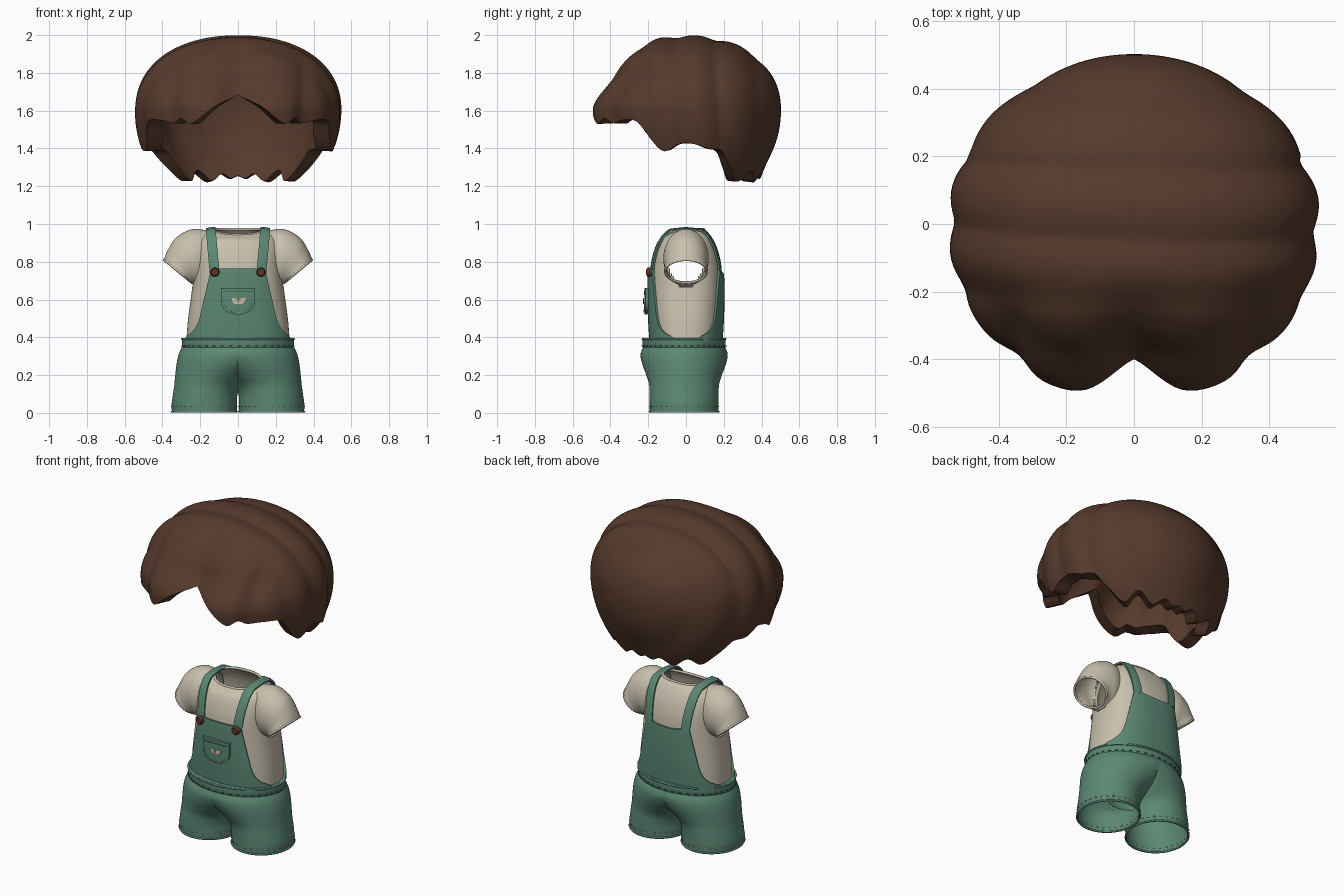
import bpy, bmesh
from math import sin, cos, pi, sqrt, degrees, exp
from mathutils import Vector

cube = bpy.data.objects.get("Cube")
if cube:
    bpy.data.objects.remove(cube)


def material(name, rgb):
    m = bpy.data.materials.new(name)
    m.use_nodes = True
    m.diffuse_color = (*rgb, 1)
    m.node_tree.nodes["Principled BSDF"].inputs["Base Color"].default_value = (*rgb, 1)
    return m


BROWN = material("hair brown", (0.092, 0.042, 0.025))
GREEN = material("overall green", (0.105, 0.245, 0.175))
DARK = material("dark green", (0.05, 0.13, 0.09))
CREAM = material("shirt cream", (0.58, 0.53, 0.42))
BUTTON = material("button brown", (0.10, 0.035, 0.02))
STITCH = material("pale stitching", (0.6, 0.45, 0.36))


def table(rows, t):
    """Smooth interpolation of rows (key, value, ...)."""
    t = min(max(t, rows[0][0]), rows[-1][0])
    i = next(k for k in range(len(rows) - 1) if t <= rows[k + 1][0])
    a, b = rows[i], rows[i + 1]
    p, n = rows[max(i - 1, 0)], rows[min(i + 2, len(rows) - 1)]
    h = b[0] - a[0]
    u = (t - a[0]) / h
    out = []
    for k in range(1, len(a)):
        ma, mb = (b[k] - p[k]) / (b[0] - p[0]) * h, (n[k] - a[k]) / (n[0] - a[0]) * h
        out.append((2*u**3 - 3*u*u + 1) * a[k] + (u**3 - 2*u*u + u) * ma
                   + (3*u*u - 2*u**3) * b[k] + (u**3 - u*u) * mb)
    return out


def smooth(u):
    u = min(max(u, 0), 1)
    return u * u * (3 - 2 * u)


def loft(name, rings, mat, closed=True, thick=0.0, mirror=False, drop=None):
    """Skin a list of point rings, then thicken, mirror and shade."""
    bm = bmesh.new()
    vs = [[bm.verts.new(p) for p in ring] for ring in rings]
    n = len(rings[0])
    for r0, r1 in zip(vs, vs[1:]):
        for j in range(n if closed else n - 1):
            k = (j + 1) % n
            bm.faces.new((r0[j], r0[k], r1[k], r1[j]))
    if drop:
        gone = [f for f in bm.faces if drop(f)]
        bmesh.ops.delete(bm, geom=gone, context='FACES')
    bmesh.ops.remove_doubles(bm, verts=bm.verts[:], dist=0.0002)
    bmesh.ops.recalc_face_normals(bm, faces=bm.faces[:])
    me = bpy.data.meshes.new(name)
    bm.to_mesh(me)
    bm.free()
    ob = bpy.data.objects.new(name, me)
    bpy.context.collection.objects.link(ob)
    me.materials.append(mat)
    bpy.ops.object.select_all(action='DESELECT')
    ob.select_set(True)
    bpy.context.view_layer.objects.active = ob
    if mirror:
        m = ob.modifiers.new("mirror", 'MIRROR')
        m.merge_threshold = 0.001
        bpy.ops.object.modifier_apply(modifier=m.name)
    if thick:
        m = ob.modifiers.new("thickness", 'SOLIDIFY')
        m.thickness, m.offset = thick, 0
        bpy.ops.object.modifier_apply(modifier=m.name)
    bpy.ops.object.shade_smooth_by_angle(angle=0.8)


def tube(name, lines, radius, mat, cyclic=False):
    """Round cords along polylines."""
    cu = bpy.data.curves.new(name, 'CURVE')
    cu.dimensions = '3D'
    cu.bevel_depth, cu.bevel_resolution, cu.use_fill_caps = radius, 1, True
    for pts in lines:
        sp = cu.splines.new('POLY')
        sp.points.add(len(pts) - 1)
        for q, p in zip(sp.points, pts):
            q.co = (*p, 1)
        sp.use_cyclic_u = cyclic
    cu.materials.append(mat)
    bpy.context.collection.objects.link(bpy.data.objects.new(name, cu))


def dashes(ring):
    return [ring[i:i + 2] for i in range(0, len(ring) - 1, 3)]


# Hair: thick wavy cap with a ragged lower edge, parted at the front
EDGE = [(0, 1.70), (13, 1.63), (27, 1.53), (34, 1.56), (40, 1.53), (50, 1.55), (61, 1.54),
        (68, 1.45), (76, 1.385), (86, 1.42), (96, 1.42), (106, 1.395), (115, 1.38), (123, 1.30),
        (135, 1.22), (146, 1.28), (157, 1.22), (167, 1.26), (174, 1.235), (180, 1.25)]


def hair_point(th, s, inside=False):
    e = table(EDGE, abs(degrees(th)))[0]
    z = 2.0 - (2.0 - e) * s * s
    h = z - 1.6
    r = (1 - (h / 0.4) ** 2.2) ** (1 / 2.2) if h > 0 else 1 - 1.6 * h * h
    c = cos(th)
    ry = 0.503 if c < 0 else 0.45 + 0.085 * smooth((1.8 - z) / 0.2)
    x, y = 0.552 * r * sin(th), -ry * r * c
    wave = sin(pi * (y + 0.1 * h + 0.01 + 0.03 * x) / 0.21)
    bands = 1.01 - sqrt(wave * wave + 0.03)
    parting = exp(-(x / 0.13) ** 2) + 0.3 * exp(-((abs(x) - 0.36) / 0.05) ** 2)
    f = smooth((-y - 0.12) / 0.2)
    k = 1 - (0.045 if y < 0.2 else 0.03) * bands * (1 - f) - 0.17 * parting * f * s
    if inside:
        return (x * k * 0.83, y * k * 0.83, 1.6 + h * (0.86 if h > 0 else 0.98))
    return (x * k, y * k, 1.6 + h * k)


turn = [2 * pi * j / 160 - pi for j in range(160)]
outer = [[hair_point(t, i / 40) for t in turn] for i in range(41)]
inner = [[hair_point(t, i / 20, True) for t in turn] for i in range(20, -1, -1)]
loft("hair", outer + inner, BROWN)

# Shirt body: superellipse sections with open armholes
BODY = [(0.38, 0.27, 0.178), (0.5, 0.26, 0.185), (0.65, 0.24, 0.188), (0.78, 0.228, 0.183),
        (0.86, 0.225, 0.165), (0.92, 0.21, 0.138), (0.955, 0.175, 0.112), (0.975, 0.13, 0.09)]


def power(v, p):
    return abs(v) ** p * (1 if v > 0 else -1)


def body_ring(z, n=96):
    a, b = table(BODY, z)
    dip = 0.03 * smooth((z - 0.9) / 0.075)
    ring = []
    for j in range(n):
        t = 2 * pi * j / n
        ring.append((a * power(cos(t), 0.8), b * power(sin(t), 0.8), z - dip * max(0, -sin(t))))
    return ring


def in_armhole(f):
    c = f.calc_center_median()
    half = 0.1 if c.z > 0.78 else 0.1 - 0.25 * (0.78 - c.z)
    return abs(c.x) > 0.12 and (c.y / half) ** 2 + ((c.z - 0.8) / 0.14) ** 2 < 1


body_z = [0.38 + 0.595 * (1 - (1 - i / 48) ** 1.5) for i in range(49)]
loft("shirt_body", [body_ring(z) for z in body_z], CREAM, thick=0.008, drop=in_armhole)
tube("collar", [body_ring(0.973)], 0.008, CREAM, True)

# Sleeves: rings given by their top point, bottom point and depth
SLEEVE = [(0, 0.16, 0.962, 0.20, 0.665, 0.105), (1, 0.245, 0.968, 0.215, 0.67, 0.116),
          (2, 0.325, 0.925, 0.225, 0.675, 0.112), (3, 0.368, 0.86, 0.235, 0.68, 0.108),
          (4, 0.39, 0.81, 0.245, 0.69, 0.11)]


def sleeve_ring(t):
    x0, z0, x1, z1, d = table(SLEEVE, t)
    top, low = Vector((x0, 0, z0)), Vector((x1, 0, z1))
    return [(top + low) / 2 + (top - low) / 2 * cos(a) + Vector((0, d * sin(a), 0))
            for a in (2 * pi * j / 48 for j in range(48))]


loft("sleeves", [sleeve_ring(i / 5) for i in range(21)], CREAM, thick=0.008, mirror=True)
cuff = sleeve_ring(4)
tube("sleeve_cuffs", [[(s * p.x, p.y, p.z) for p in cuff] for s in (1, -1)], 0.007, CREAM, True)


# Bib panels and pocket: patches that follow the shirt body
def body_y(x, z, off):
    a, b = table(BODY, z)
    u = min(abs(x) / (a + off), 1)
    return (b + off) * (1 - u ** 2.5) ** 0.4


def patch(name, z0, z1, width, off, side, thick, dip=0.0):
    rings = []
    for i in range(31):
        f = i / 30
        ring = []
        for j in range(33):
            t = sin(pi * (j / 32 - 0.5))
            z = z0 + (z1 - z0) * f
            x = t * width(z)
            ring.append((x, side * body_y(x, z, off), z - dip * f * (1 - t * t)))
        rings.append(ring)
    loft(name, rings, GREEN, closed=False, thick=thick)


BIB = [(0.385, 0.278), (0.405, 0.266), (0.43, 0.238), (0.47, 0.212), (0.52, 0.196), (0.6, 0.178),
       (0.7, 0.155), (0.765, 0.14)]
patch("front_bib", 0.385, 0.765, lambda z: table(BIB, z)[0], 0.01, -1, 0.012)
patch("back_bib", 0.385, 0.755, lambda z: table(BIB, z)[0], 0.01, 1, 0.012, 0.02)


def pocket_width(z):
    return 0.088 * sqrt(max(0.02, 1 - (max(0, 0.585 - z) / 0.064) ** 2))


patch("pocket", 0.522, 0.66, pocket_width, 0.024, -1, 0.018)
stitch_line = [(0.076 * sin(a), -body_y(0.076 * sin(a), 0.58, 0.035), 0.587 - 0.054 * cos(a))
               for a in (pi * (i / 36 - 0.5) for i in range(37))]
tube("pocket_stitches", dashes(stitch_line), 0.0025, STITCH)
tube("pocket_hem", [[(x / 100, -body_y(x / 100, 0.642, 0.034), 0.642) for x in range(-8, 9)]],
     0.002, DARK)

# Sprout: two thin leaves on the pocket
for name, s, size in (("left_leaf", 1, 0.042), ("right_leaf", -1, 0.034)):
    rings = []
    for i in range(9):
        u = i / 8
        w = 0.012 * sin(pi * u) + 0.0005
        x, z = s * size * u, 0.578 + 0.03 * u
        rings.append([(x - s * w * 0.5, -0.224, z + w), (x + s * w * 0.5, -0.224, z - w)])
    loft(name, rings, CREAM, closed=False, thick=0.005)

# Straps over the shoulders, and their buttons
strap = []
heights = (0.735, 0.78, 0.82, 0.86, 0.9, 0.93, 0.95, 0.962)
for side, zs in ((-1, heights), (1, heights[::-1])):
    for z in zs:
        x = 0.122 + 0.022 * (z - 0.735) / 0.23
        strap.append((x, side * body_y(x, z, 0.014), z + 0.005 * smooth((z - 0.86) / 0.1)))
    if side < 0:
        strap.append((0.144, 0, 0.975))
loft("straps", [[(x - 0.025, y, z + 0.004), (x, y, z + 0.003), (x + 0.025, y * 0.95, z - 0.002)]
                for x, y, z in strap], GREEN, closed=False, thick=0.01, mirror=True)
for name, s in (("left_button", 1), ("right_button", -1)):
    rings = [[(s * 0.122 + r * cos(a), y, 0.745 + r * sin(a))
              for a in (2 * pi * j / 24 for j in range(24))]
             for r, y in ((0.024, -0.17), (0.024, -0.203), (0.019, -0.21), (0, -0.211))]
    loft(name, rings, BUTTON)


# Waistband
def oval(z, rx, ry, n=96, cx=0):
    return [(cx + rx * cos(2 * pi * j / n), ry * sin(2 * pi * j / n) - 0.01, z)
            for j in range(n)]


loft("waistband", [oval(*r) for r in ((0.335, 0.288, 0.212), (0.35, 0.295, 0.22),
     (0.38, 0.297, 0.22), (0.394, 0.295, 0.218), (0.397, 0.285, 0.2), (0.39, 0.262, 0.176))], GREEN)
tube("waist_rim", [oval(0.391, 0.296, 0.219)], 0.006, GREEN, True)
tube("waist_stitches", dashes(oval(0.353, 0.298, 0.223, 120)), 0.003, DARK)

# Shorts: leg ovals that merge into the hips, cut at the middle and mirrored
LEG = [(0, 0.178, 0.172, 0.182), (0.05, 0.178, 0.173, 0.182), (0.1, 0.173, 0.171, 0.183),
       (0.15, 0.157, 0.18, 0.185), (0.2, 0.12, 0.212, 0.2), (0.26, 0.065, 0.26, 0.222),
       (0.31, 0.02, 0.294, 0.231), (0.345, 0, 0.298, 0.219)]


def leg_ring(z, grow=0.0, n=128):
    c, rx, ry = table(LEG, z)
    return [(max(x, 0), y, q) for x, y, q in oval(z, rx + grow, ry + grow, n, c)]


loft("shorts", [leg_ring(0.005 + 0.34 * i / 30) for i in range(31)], GREEN, mirror=True,
     drop=lambda f: all(v.co.x < 0.0005 for v in f.verts))
for name, z, r, mat in (("leg_hems", 0.006, 0.006, GREEN), ("hem_stitches", 0.034, 0.0035, STITCH)):
    ring = leg_ring(z, 0.0 if mat == GREEN else 0.001, 96)
    lines = [ring] if mat == GREEN else dashes(ring)
    tube(name, [[(s * x, y, q) for x, y, q in ln] for ln in lines for s in (1, -1)],
         r, mat, mat == GREEN)
